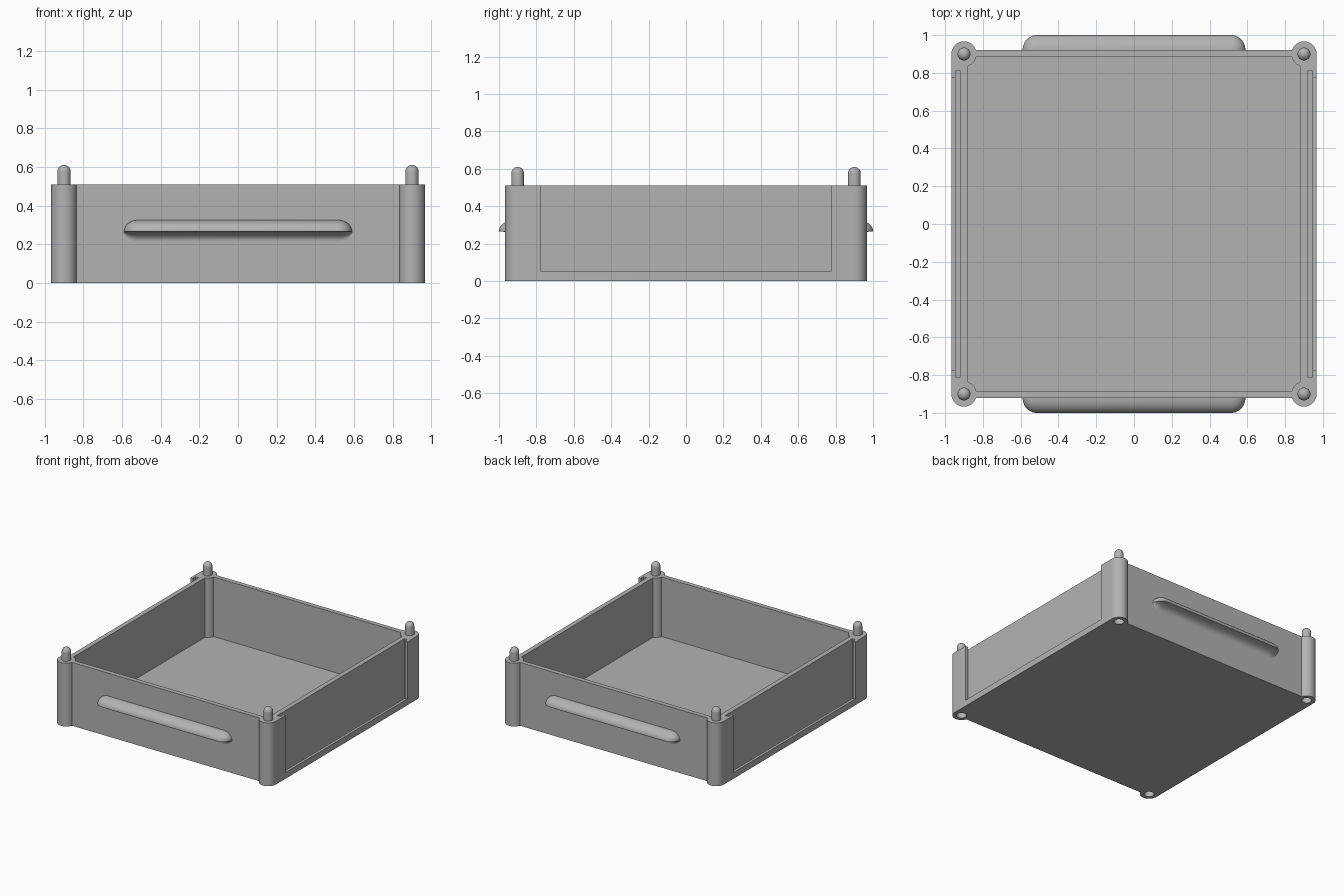
import bpy, bmesh, math
from mathutils import Matrix, Vector

cube = bpy.data.objects.get("Cube")
if cube:
    bpy.data.objects.remove(cube, do_unlink=True)

grey = bpy.data.materials.new("plain_grey")
grey.use_nodes = True
colour = (0.45, 0.45, 0.45, 1)
grey.diffuse_color = colour
grey.node_tree.nodes["Principled BSDF"].inputs["Base Color"].default_value = colour

TOP = 0.51          # rim height
FLOOR = 0.03        # floor thickness
SIDE, FRONT = 0.967, 0.92   # outer wall faces
POST, POST_R, PIN_R = 0.9, 0.067, 0.034
CORNERS = [(sx * POST, sy * POST) for sx in (-1, 1) for sy in (-1, 1)]


def make(name, bm):
    bmesh.ops.recalc_face_normals(bm, faces=bm.faces)
    mesh = bpy.data.meshes.new(name)
    bm.to_mesh(mesh)
    bm.free()
    mesh.materials.append(grey)
    obj = bpy.data.objects.new(name, mesh)
    bpy.context.collection.objects.link(obj)
    return obj


def prism(name, outline, z0, z1):
    bm = bmesh.new()
    face = bm.faces.new([bm.verts.new((x, y, z0)) for x, y in outline])
    up = bmesh.ops.extrude_face_region(bm, geom=[face])["geom"]
    bmesh.ops.translate(bm, vec=(0, 0, z1 - z0),
                        verts=[v for v in up if isinstance(v, bmesh.types.BMVert)])
    return make(name, bm)


def box(name, x0, x1, y0, y1, z0, z1):
    return prism(name, [(x0, y0), (x1, y0), (x1, y1), (x0, y1)], z0, z1)


def cylinder(name, x, y, r, z0, z1):
    ring = [2 * math.pi * i / 48 for i in range(48)]
    return prism(name, [(x + r * math.cos(a), y + r * math.sin(a)) for a in ring], z0, z1)


def combine(target, tool, operation):
    mod = target.modifiers.new(operation.lower(), "BOOLEAN")
    mod.operation, mod.solver, mod.object = operation, "EXACT", tool
    bpy.context.view_layer.objects.active = target
    bpy.ops.object.modifier_apply(modifier=mod.name)
    bpy.data.objects.remove(tool, do_unlink=True)


def smooth(obj):
    bpy.ops.object.select_all(action="DESELECT")
    obj.select_set(True)
    bpy.context.view_layer.objects.active = obj
    bpy.ops.object.shade_smooth_by_angle(angle=math.radians(35))


# Tray shell, hollowed out
quarter = [(SIDE, POST), (POST, FRONT)]
outline = (quarter + [(-x, y) for x, y in quarter[::-1]]
           + [(-x, -y) for x, y in quarter] + [(x, -y) for x, y in quarter[::-1]])
tray = prism("tray", outline, 0, TOP)
combine(tray, box("cavity", -0.88, 0.88, -0.883, 0.883, FLOOR, 1), "DIFFERENCE")

# Corner posts with sockets underneath
for x, y in CORNERS:
    combine(tray, cylinder("post", x, y, POST_R, 0, TOP), "UNION")
for x, y in CORNERS:
    combine(tray, cylinder("socket", x, y, PIN_R + 0.003, -0.1, 0.11), "DIFFERENCE")

# Side panel channels: a hidden slot behind a wide window, both open at the top
for s in (-1, 1):
    slot = sorted((s * 0.918, s * 0.945))
    window = sorted((s * 0.94, s * 1.1))
    combine(tray, box("slot", *slot, -0.81, 0.81, 0.025, 1), "DIFFERENCE")
    combine(tray, box("window", *window, -0.775, 0.775, 0.05, 1), "DIFFERENCE")
smooth(tray)

# Round-topped locating pins
for x, y in CORNERS:
    bm = bmesh.new()
    profile = [(0, TOP - 0.02), (PIN_R, TOP - 0.02)]
    for i in range(9):
        a = math.pi / 2 * i / 8
        profile.append((PIN_R * math.cos(a), 0.576 + PIN_R * math.sin(a)))
    verts = [bm.verts.new((r, 0, z)) for r, z in profile]
    edges = [bm.edges.new(pair) for pair in zip(verts, verts[1:])]
    bmesh.ops.spin(bm, geom=verts + edges, cent=(0, 0, 0), axis=(0, 0, 1),
                   angle=2 * math.pi, steps=32)
    bmesh.ops.remove_doubles(bm, verts=bm.verts, dist=1e-4)
    bm.transform(Matrix.Translation((x, y, 0)))
    side = ("left" if x > 0 else "right")
    smooth(make(("front_" if y < 0 else "back_") + side + "_pin", bm))

# Grip section: rounded above, hollow curve below
N = 10
angles = [math.pi / 2 * i / N for i in range(N + 1)]
grip = [(0.08 * math.sin(a), 0.06 * math.cos(a)) for a in angles]
grip += [(0.08 - 0.08 * math.sin(a), -0.05 + 0.05 * math.cos(a)) for a in angles[1:]]

# Sections along the grip shrink to rounded ends
HALF, END = 0.59, 0.075
ends = [(HALF - END + END * math.sin(a), math.cos(a)) for a in angles[:-1]]
ends.append((HALF, 0.02))
stations = [(-x, k) for x, k in ends[::-1]] + ends

for name, s in (("front_grip", -1), ("back_grip", 1)):
    bm = bmesh.new()
    rings = []
    for x, k in stations:
        points = [(FRONT + d * k, 0.266 + h * k) for d, h in grip]
        points += [(FRONT - 0.01, points[-1][1]), (FRONT - 0.01, points[0][1])]
        rings.append([bm.verts.new((x, s * y, z)) for y, z in points])
    for a, b in zip(rings, rings[1:]):
        for i in range(len(a)):
            j = (i + 1) % len(a)
            bm.faces.new((a[i], a[j], b[j], b[i]))
    bm.faces.new(rings[0])
    bm.faces.new(rings[-1])
    smooth(make(name, bm))
